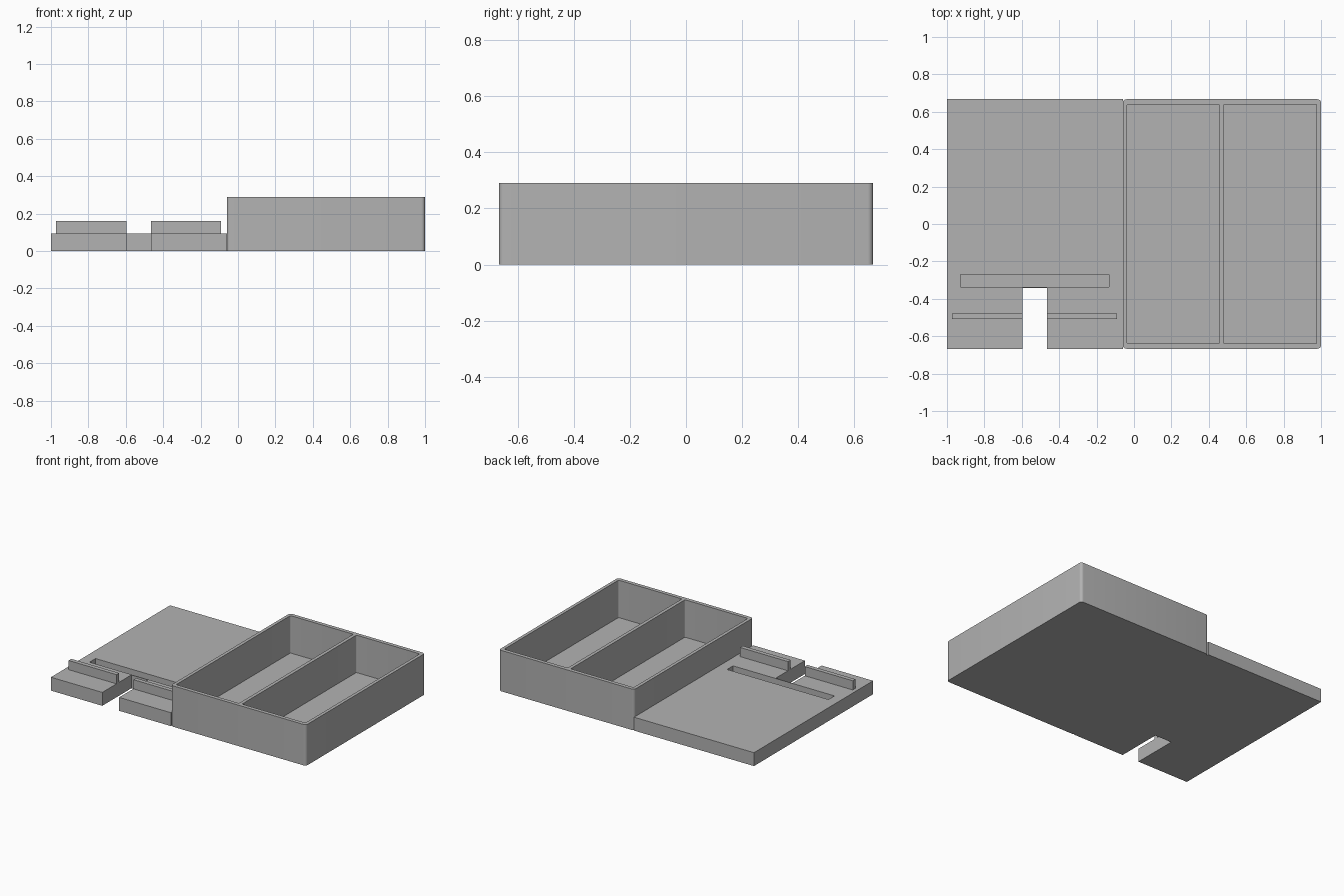
import bpy
import bmesh
from math import cos, sin, radians

if "Cube" in bpy.data.objects:
    bpy.data.objects.remove(bpy.data.objects["Cube"], do_unlink=True)

grey = bpy.data.materials.new("plain grey")
grey.use_nodes = True
grey.diffuse_color = (0.45, 0.45, 0.45, 1)
grey.node_tree.nodes["Principled BSDF"].inputs["Base Color"].default_value = grey.diffuse_color


def prism(name, outline, z0, z1):
    """Extrude a flat outline from z0 up to z1."""
    bm = bmesh.new()
    base = bm.faces.new([bm.verts.new((x, y, z0)) for x, y in outline])
    top = bmesh.ops.extrude_face_region(bm, geom=[base])["geom"]
    bmesh.ops.translate(bm, vec=(0, 0, z1 - z0),
                        verts=[v for v in top if isinstance(v, bmesh.types.BMVert)])
    bmesh.ops.recalc_face_normals(bm, faces=bm.faces)
    mesh = bpy.data.meshes.new(name)
    bm.to_mesh(mesh)
    bm.free()
    mesh.materials.append(grey)
    obj = bpy.data.objects.new(name, mesh)
    bpy.context.collection.objects.link(obj)
    return obj


def rectangle(x0, x1, y0, y1):
    return [(x0, y0), (x1, y0), (x1, y1), (x0, y1)]


def rounded(x0, x1, y0, y1, r, steps=6):
    """Rectangle outline with rounded corners."""
    centres = rectangle(x0 + r, x1 - r, y0 + r, y1 - r)
    return [(cx + r * cos(a), cy + r * sin(a))
            for i, (cx, cy) in enumerate(centres)
            for a in (radians(180 + 90 * (i + s / steps)) for s in range(steps + 1))]


def activate(obj):
    bpy.ops.object.select_all(action='DESELECT')
    obj.select_set(True)
    bpy.context.view_layer.objects.active = obj


def cut(obj, cutter):
    """Subtract the cutter, then discard it."""
    cutter.hide_render = True
    mod = obj.modifiers.new("cut", 'BOOLEAN')
    mod.operation = 'DIFFERENCE'
    mod.solver = 'EXACT'
    mod.object = cutter
    activate(obj)
    bpy.ops.object.modifier_apply(modifier=mod.name)
    bpy.data.objects.remove(cutter, do_unlink=True)


DEPTH = 0.667     # half of the front-to-back length
SEAM = -0.06      # where the base plate meets the tray
PLATE = 0.095     # plate thickness
FLOOR = 0.025     # floor thickness under the pockets
NOTCH = (-0.597, -0.465)

# Low plate with a cable notch open to the front
plate = prism("base_plate", [
    (-1, -DEPTH), (NOTCH[0], -DEPTH), (NOTCH[0], -0.342), (NOTCH[1], -0.342),
    (NOTCH[1], -DEPTH), (SEAM, -DEPTH), (SEAM, DEPTH), (-1, DEPTH)], 0, PLATE)

# Long holding slot just behind the notch
cut(plate, prism("slot_cutter", rectangle(-0.928, -0.133, -0.337, -0.27), FLOOR, 0.2))

# Upright retaining lips on either side of the notch
for name, x0, x1 in (("right_lip", -0.973, NOTCH[0]), ("left_lip", NOTCH[1], -0.09)):
    prism(name, rectangle(x0, x1, -0.508, -0.478), PLATE, 0.16)

# Tall tray with two open compartments
tray = prism("storage_tray", rounded(SEAM, 1, -DEPTH, DEPTH, 0.02), 0, 0.29)
for x0, x1 in ((-0.037, 0.456), (0.48, 0.977)):
    cut(tray, prism("compartment_cutter", rounded(x0, x1, -0.64, 0.64, 0.008), FLOOR, 0.4))
activate(tray)
bpy.ops.object.shade_smooth_by_angle(angle=radians(30))
